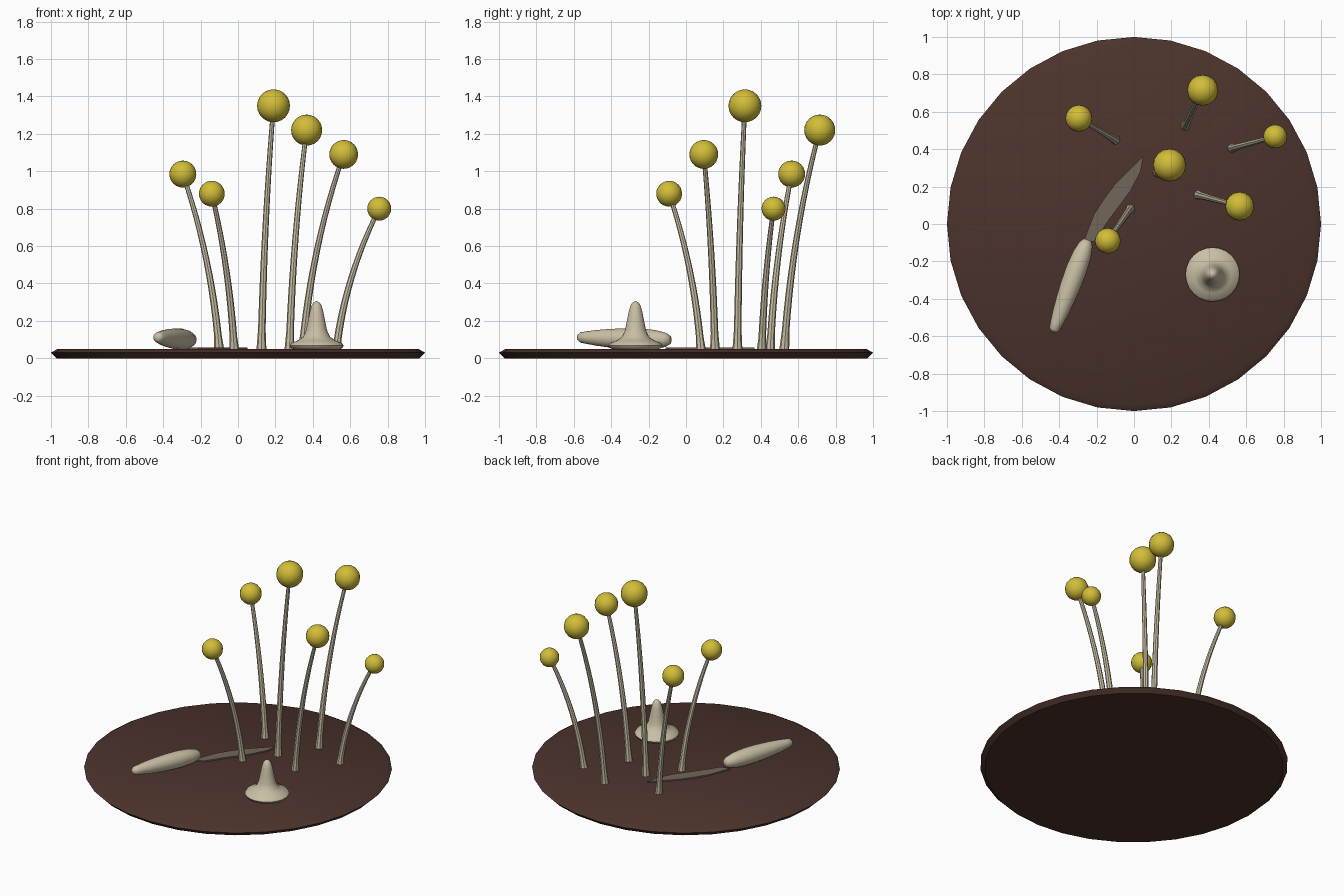
import bpy, bmesh, math
from mathutils import Vector

cube = bpy.data.objects.get("Cube")
if cube:
    bpy.data.objects.remove(cube, do_unlink=True)


def material(name, rgb):
    m = bpy.data.materials.new(name)
    m.use_nodes = True
    m.diffuse_color = (*rgb, 1)
    bsdf = next(n for n in m.node_tree.nodes if n.type == 'BSDF_PRINCIPLED')
    bsdf.inputs["Base Color"].default_value = (*rgb, 1)
    return m


brown = material("dark brown", (0.072, 0.033, 0.025))
cream = material("pale cream", (0.58, 0.52, 0.37))
yellow = material("mustard yellow", (0.64, 0.51, 0.04))
taupe = material("grey taupe", (0.165, 0.135, 0.1))


def finish(bm, name, mat, angle=40):
    bmesh.ops.recalc_face_normals(bm, faces=bm.faces)
    mesh = bpy.data.meshes.new(name)
    bm.to_mesh(mesh)
    bm.free()
    mesh.materials.append(mat)
    ob = bpy.data.objects.new(name, mesh)
    bpy.context.collection.objects.link(ob)
    bpy.ops.object.select_all(action='DESELECT')
    ob.select_set(True)
    bpy.context.view_layer.objects.active = ob
    bpy.ops.object.shade_smooth_by_angle(angle=math.radians(angle))
    return ob


def tube(name, path, radii, sides, mat, axis=None, angle=40):
    """Skin rings of the given radii along a path, capped at both ends."""
    bm = bmesh.new()
    pts = [Vector(p) for p in path]
    rings = []
    for i, (p, r) in enumerate(zip(pts, radii)):
        t = axis or (pts[min(i + 1, len(pts) - 1)] - pts[max(i - 1, 0)]).normalized()
        u = t.cross(Vector((0, 1, 0))).normalized()
        v = t.cross(u)
        rings.append([bm.verts.new(p + r * (u * math.cos(a) + v * math.sin(a)))
                      for a in (math.tau * k / sides for k in range(sides))])
    for a, b in zip(rings, rings[1:]):
        for k in range(sides):
            n = (k + 1) % sides
            bm.faces.new((a[k], a[n], b[n], b[k]))
    bm.faces.new(rings[0])
    bm.faces.new(rings[-1])
    return finish(bm, name, mat, angle)


def lathe(name, x, y, profile, sides, mat, angle=40):
    return tube(name, [(x, y, z) for r, z in profile], [r for r, z in profile],
                sides, mat, Vector((0, 0, 1)), angle)


# Round ground disc with a bevelled rim
lathe("ground_disc", 0, 0, [(0.97, 0), (1, 0.03), (0.965, 0.05)], 32, brown, 35)

# Stalks with round heads: base x, y, then head x, y, z, radius
stalks = [
    (-0.10, 0.45, -0.295, 0.565, 0.985, 0.072),
    (-0.02, 0.08, -0.14, -0.09, 0.88, 0.069),
    (0.125, 0.275, 0.19, 0.315, 1.35, 0.088),
    (0.275, 0.525, 0.367, 0.715, 1.22, 0.083),
    (0.345, 0.155, 0.565, 0.095, 1.09, 0.077),
    (0.525, 0.405, 0.755, 0.468, 0.80, 0.064),
]
for i, (bx, by, hx, hy, hz, hr) in enumerate(stalks, 1):
    base, head = Vector((bx, by, 0.04)), Vector((hx, hy, hz))
    lean = base + (head - base) * 0.2
    lean.z = base.z + (hz - base.z) * 0.52
    path, radii = [], []
    for k in range(13):
        t = k / 12
        path.append(base * (1 - t) ** 2 + lean * 2 * t * (1 - t) + head * t * t)
        radii.append(0.021 - 0.009 * t + (0.006 if k == 0 else 0))
    tube(f"stalk_{i}", path, radii, 8, cream)

    bm = bmesh.new()
    bmesh.ops.create_uvsphere(bm, u_segments=16, v_segments=12, radius=hr)
    bmesh.ops.translate(bm, verts=bm.verts, vec=head)
    finish(bm, f"head_{i}", yellow)

# Pointed cap with a wide brim
lathe("pointed_cap", 0.42, -0.27,
      [(0.11, 0.045), (0.138, 0.055), (0.145, 0.068), (0.136, 0.082), (0.10, 0.095),
       (0.072, 0.115), (0.056, 0.15), (0.046, 0.2), (0.036, 0.25), (0.026, 0.285),
       (0.014, 0.3), (0.003, 0.305)], 24, cream, 60)

# Knife handle, swelling toward the blade
butt, collar = Vector((-0.432, -0.578, 0.112)), Vector((-0.248, -0.085, 0.098))
sections = [(0, 0.015), (0.03, 0.028), (0.1, 0.034), (0.2, 0.042), (0.35, 0.05),
            (0.5, 0.055), (0.68, 0.057), (0.84, 0.051), (0.95, 0.038), (1, 0.022)]
tube("knife_handle", [butt.lerp(collar, t) for t, r in sections],
     [r for t, r in sections], 16, cream, (collar - butt).normalized(), 60)

# Flat knife blade lying on the disc
outline = [(-0.275, -0.11), (-0.215, 0.05), (-0.16, 0.135), (-0.10, 0.215), (0.05, 0.365),
           (0.035, 0.28), (-0.02, 0.175), (-0.125, 0.035), (-0.21, -0.09)]
bm = bmesh.new()
blade = bm.faces.new([bm.verts.new((x, y, 0.05)) for x, y in outline])
grown = bmesh.ops.extrude_face_region(bm, geom=[blade])
bmesh.ops.translate(bm, vec=(0, 0, 0.009),
                    verts=[g for g in grown["geom"] if isinstance(g, bmesh.types.BMVert)])
finish(bm, "knife_blade", taupe, 30)
